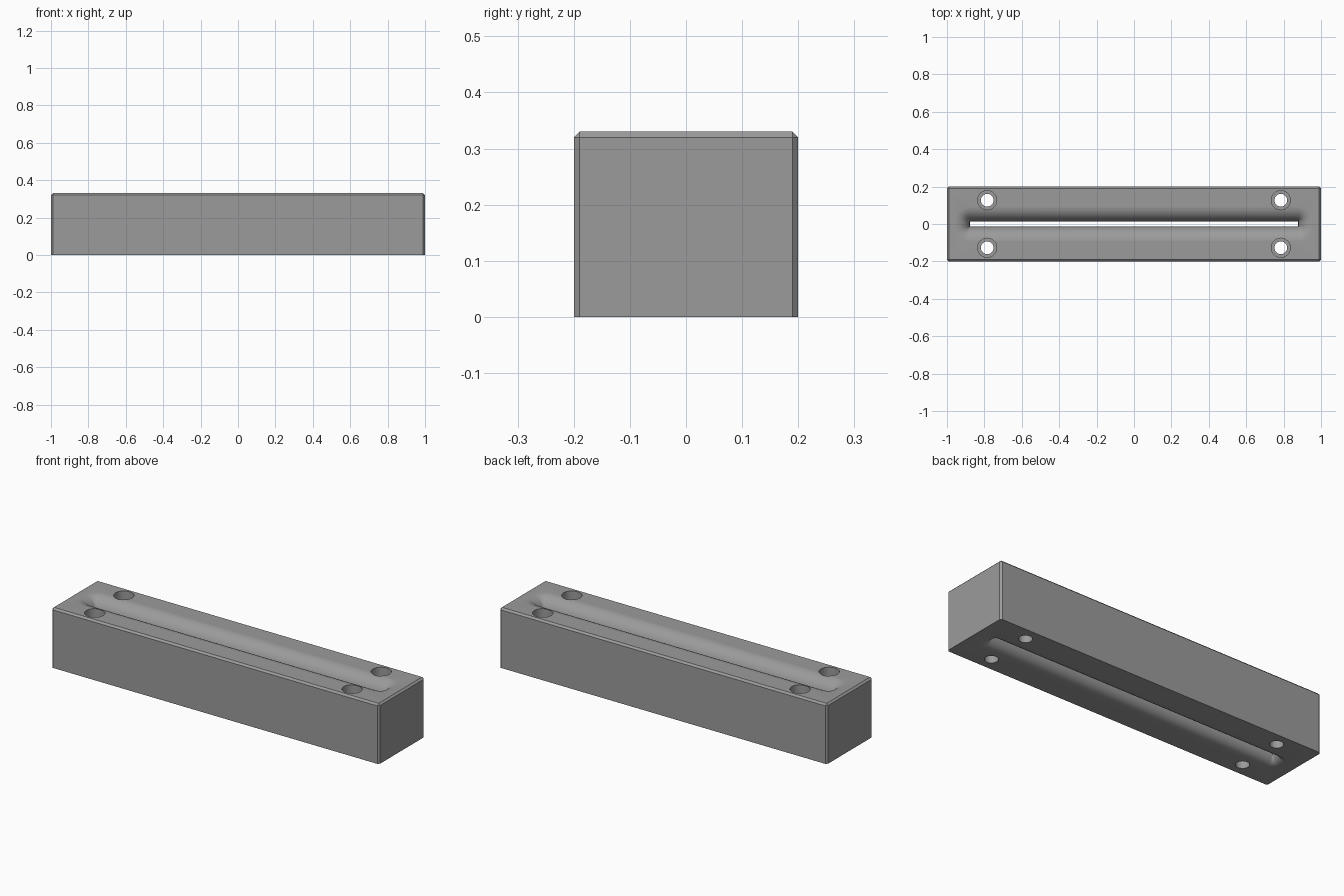
import bpy, bmesh, math

if "Cube" in bpy.data.objects:
    bpy.data.objects.remove(bpy.data.objects["Cube"])

HEIGHT = 0.33
LENGTH, WIDTH, CHAMFER = 2.0, 0.4, 0.01

grey = bpy.data.materials.new("grey metal")
grey.diffuse_color = (0.33, 0.33, 0.33, 1)
grey.use_nodes = True
grey.node_tree.nodes["Principled BSDF"].inputs["Base Color"].default_value = grey.diffuse_color


def make_object(name, bm):
    bmesh.ops.recalc_face_normals(bm, faces=bm.faces)
    mesh = bpy.data.meshes.new(name)
    bm.to_mesh(mesh)
    bm.free()
    mesh.materials.append(grey)
    obj = bpy.data.objects.new(name, mesh)
    bpy.context.collection.objects.link(obj)
    return obj


def loft(bm, rings):
    """Skin closed rings of points and cap both ends."""
    rows = [[bm.verts.new(p) for p in ring] for ring in rings]
    n = len(rows[0])
    for a, b in zip(rows, rows[1:]):
        for i in range(n):
            j = (i + 1) % n
            bm.faces.new((a[i], a[j], b[j], b[i]))
    bm.faces.new(rows[0][::-1])
    bm.faces.new(rows[-1])


def rounded_ring(hx, hy, r, z, steps=8):
    """Rectangle hx by hy grown outward by r with round corners."""
    pts = []
    for q, (sx, sy) in enumerate(((1, 1), (-1, 1), (-1, -1), (1, -1))):
        for k in range(steps + 1):
            a = math.pi / 2 * (q + k / steps)
            pts.append((sx * hx + r * math.cos(a), sy * hy + r * math.sin(a), z))
    return pts


def circle_ring(x, y, r, z, n=40):
    return [(x + r * math.cos(2 * math.pi * i / n),
             y + r * math.sin(2 * math.pi * i / n), z) for i in range(n)]


# block with chamfered top and upright edges
bm = bmesh.new()
bmesh.ops.create_cube(bm, size=1)
for v in bm.verts:
    v.co = (v.co.x * LENGTH, v.co.y * WIDTH, (v.co.z + 0.5) * HEIGHT)
edges = [e for e in bm.edges if max(v.co.z for v in e.verts) > 0.1]
bmesh.ops.bevel(bm, geom=edges, offset=CHAMFER, segments=1, affect='EDGES')
block = make_object("slotted_block", bm)

# through slot flaring into rounded lips at bottom and top
TOP_R, BOTTOM_R, STEPS, EPS = 0.08, 0.05, 12, 0.0004
profile = [(BOTTOM_R, -0.05)]
for k in range(STEPS, -1, -1):
    t = math.pi / 2 * k / STEPS
    z = BOTTOM_R * (1 - math.sin(t)) - (EPS if k == STEPS else 0)
    profile.append((BOTTOM_R * (1 - math.cos(t)), z))
for k in range(STEPS + 1):
    t = math.pi / 2 * k / STEPS
    z = HEIGHT - TOP_R * (1 - math.sin(t)) + (EPS if k == STEPS else 0)
    profile.append((TOP_R * (1 - math.cos(t)), z))
profile.append((TOP_R, HEIGHT + 0.05))
bm = bmesh.new()
loft(bm, [rounded_ring(0.876, 0.012, 0.002 + d, z) for d, z in profile])
cutters = [make_object("slot_cutter", bm)]

# four counterbored screw holes
bm = bmesh.new()
for x in (-0.785, 0.785):
    for y in (-0.127, 0.127):
        loft(bm, [circle_ring(x, y, r, z) for r, z in (
            (0.034, -0.05), (0.034, HEIGHT - 0.1),
            (0.051, HEIGHT - 0.1), (0.051, HEIGHT + 0.05))])
cutters.append(make_object("hole_cutter", bm))

# cut the block, then discard the cutters
bpy.context.view_layer.objects.active = block
block.select_set(True)
for cutter in cutters:
    mod = block.modifiers.new("cut", 'BOOLEAN')
    mod.operation = 'DIFFERENCE'
    mod.solver = 'EXACT'
    mod.object = cutter
    bpy.ops.object.modifier_apply(modifier=mod.name)
    bpy.data.objects.remove(cutter)
bpy.ops.object.shade_smooth_by_angle(angle=math.radians(30))
